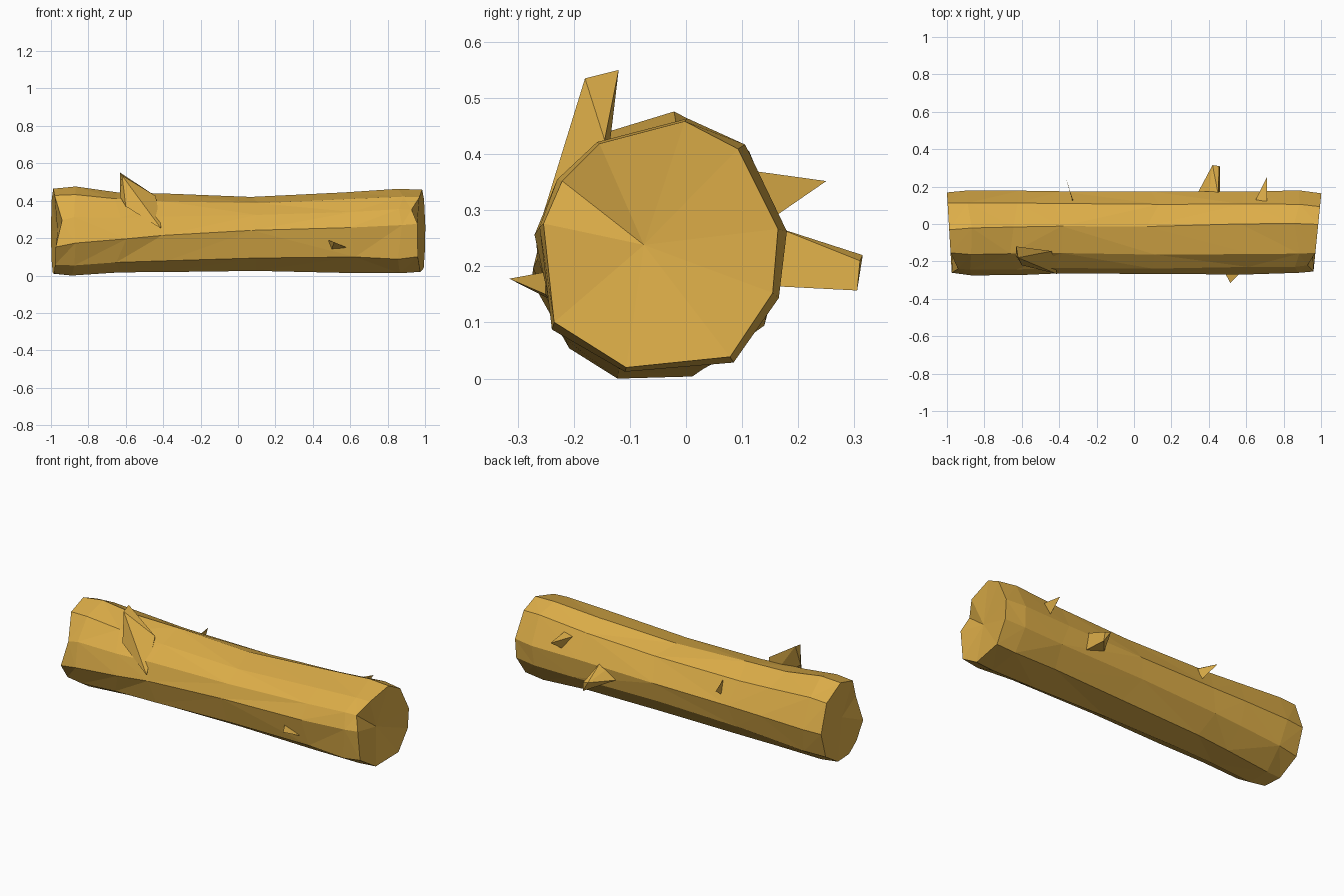
import bpy, bmesh, random

random.seed(4)
if "Cube" in bpy.data.objects:
    bpy.data.objects.remove(bpy.data.objects["Cube"], do_unlink=True)

wood = bpy.data.materials.new("golden_wood")
wood.use_nodes = True
COLOUR = (0.72, 0.42, 0.065, 1)
wood.diffuse_color = COLOUR
wood.node_tree.nodes["Principled BSDF"].inputs["Base Color"].default_value = COLOUR


def finish(name, bm):
    """Turn a bmesh into a flat shaded wooden object."""
    bmesh.ops.recalc_face_normals(bm, faces=bm.faces)
    mesh = bpy.data.meshes.new(name)
    bm.to_mesh(mesh)
    bm.free()
    mesh.materials.append(wood)
    obj = bpy.data.objects.new(name, mesh)
    bpy.context.collection.objects.link(obj)
    return obj


def hull(name, points):
    """Wrap a few corner points in a convex solid."""
    bm = bmesh.new()
    for p in points:
        bm.verts.new(p)
    result = bmesh.ops.convex_hull(bm, input=bm.verts)
    loose = {v for v in result["geom_interior"] if isinstance(v, bmesh.types.BMVert)}
    bmesh.ops.delete(bm, geom=list(loose), context="VERTS")
    return finish(name, bm)


# Ridges running along the trunk: (y, z) at the -x end, then at the +x end
RIDGES = [
    ((-.12, 0), (-.11, .01)),       # bottom front
    ((0, 0), (.085, .03)),          # bottom back
    ((.13, .08), (.165, .15)),      # back low
    ((.18, .24), (.175, .27)),      # back middle
    ((.12, .41), (.10, .42)),       # back high
    ((-.03, .478), (0, .472)),      # top
    ((-.16, .44), (-.16, .43)),     # top front
    ((-.25, .30), (-.23, .36)),     # front high
    ((-.272, .15), (-.265, .28)),   # front
    ((-.20, .05), (-.245, .095)),   # front low
]
NOTCHED = 7
CENTRE_Y, CENTRE_Z = -.045, .24
STATIONS = [-1, -.88, -.63, -.4, .1, .6, .87, 1]


def trunk_point(x, index):
    """Blend a ridge along x, slimming the trunk towards its middle."""
    (y0, z0), (y1, z1) = RIDGES[index]
    t = ((x + 1) / 2) ** .6
    y, z = y0 + (y1 - y0) * t, z0 + (z1 - z0) * t
    waist = max(0, 1 - (x / .9) ** 2)
    z = CENTRE_Z + (z - CENTRE_Z) * (1 - waist * (.21 if z > CENTRE_Z else .09))
    if abs(x) == 1:
        # worn, slanted rim with a notch on the front
        y = CENTRE_Y + (y - CENTRE_Y) * .95
        z = CENTRE_Z + (z - CENTRE_Z) * .95
        reach = .985 + .1 * y if x > 0 else .99 + .06 * y
        return (x * (reach - (.035 if index == NOTCHED else 0)), y, z)
    wobble = [random.uniform(-1, 1) for _ in range(3)]
    shift = .035 if abs(x) < .8 else .015
    return (x + shift * wobble[0], y + .005 * wobble[1], z + .005 * wobble[2])


# Trunk: rings joined by triangles, with sunken ends
bm = bmesh.new()
count = len(RIDGES)
rings = [[bm.verts.new(trunk_point(x, i)) for i in range(count)] for x in STATIONS]
for a, b in zip(rings, rings[1:]):
    for i in range(count):
        j = (i + 1) % count
        if random.random() < .5:
            bm.faces.new((a[i], a[j], b[j]))
            bm.faces.new((a[i], b[j], b[i]))
        else:
            bm.faces.new((a[i], a[j], b[i]))
            bm.faces.new((a[j], b[j], b[i]))
for ring, x in ((rings[0], -.965), (rings[-1], .955)):
    hub = bm.verts.new((x, CENTRE_Y - .03, CENTRE_Z))
    for i in range(count):
        bm.faces.new((ring[i], ring[(i + 1) % count], hub))
for v in bm.verts:
    v.co.z = max(v.co.z, 0)
lowest = min(v.co.z for v in bm.verts)
for v in bm.verts:
    v.co.z -= lowest
finish("trunk", bm)

# Broken branch stubs and splinters
hull("top_branch_stub", [
    (-.62, -.18, .535), (-.63, -.12, .55), (-.41, -.268, .25),
    (-.63, -.17, .42), (-.44, -.145, .425), (-.6, -.22, .37), (-.45, -.15, .3)])
hull("back_branch_stub", [
    (.42, .315, .22), (.46, .305, .157), (.455, .31, .21),
    (.34, .165, .2), (.45, .16, .27), (.46, .15, .165), (.4, .15, .25)])
hull("back_splinter", [
    (.71, .25, .352), (.65, .13, .36), (.71, .12, .37), (.70, .16, .29)])
hull("thin_back_splinter", [
    (-.362, .24, .35), (-.33, .125, .365), (-.335, .15, .29), (-.325, .125, .36)])
hull("front_splinter", [
    (.515, -.315, .178), (.48, -.25, .19), (.58, -.25, .15), (.5, -.24, .14)])
